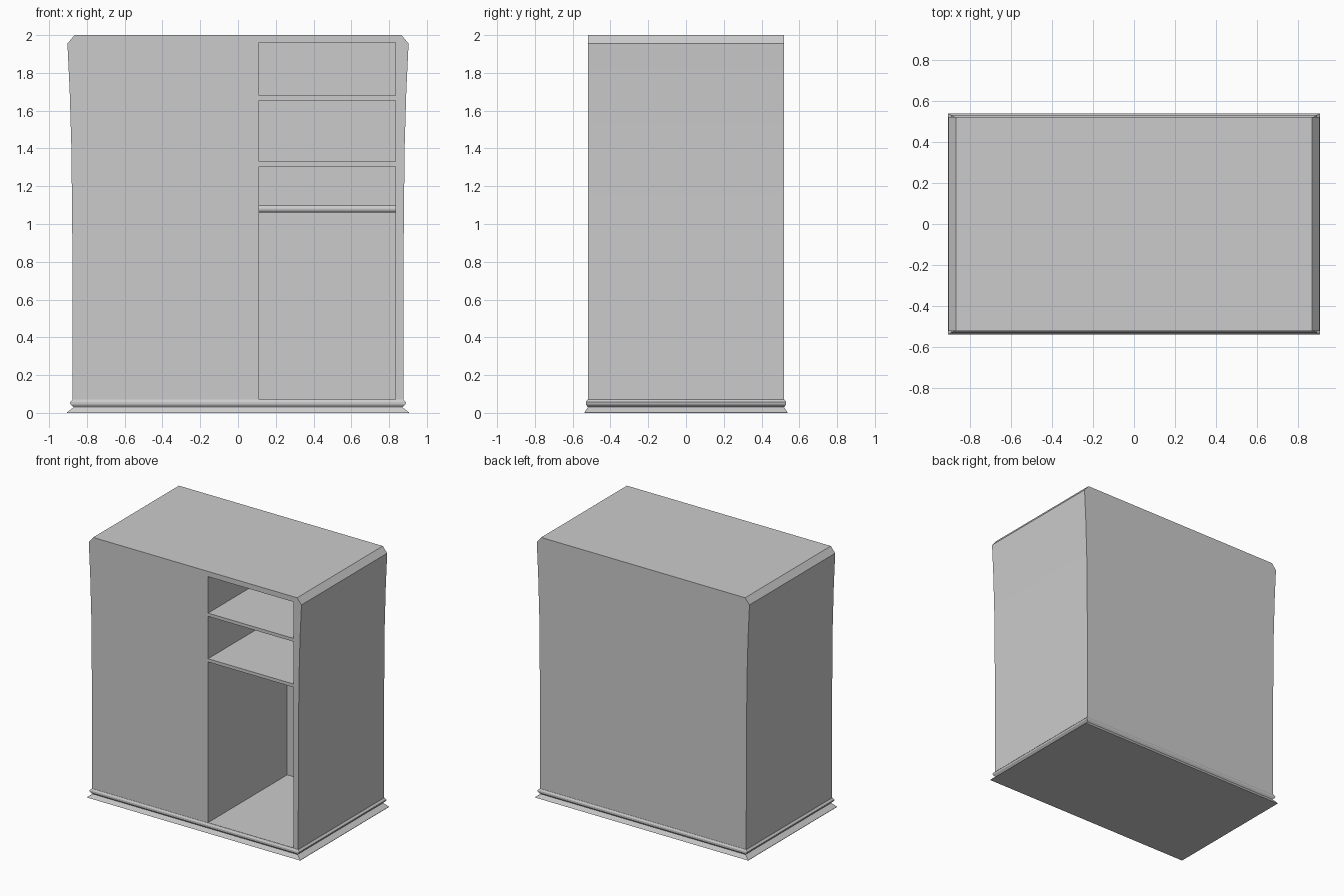
import bpy, bmesh, math

if "Cube" in bpy.data.objects:
    bpy.data.objects.remove(bpy.data.objects["Cube"])


def finish(name, bm):
    bmesh.ops.recalc_face_normals(bm, faces=bm.faces)
    mesh = bpy.data.meshes.new(name)
    bm.to_mesh(mesh)
    bm.free()
    obj = bpy.data.objects.new(name, mesh)
    bpy.context.collection.objects.link(obj)
    return obj


def loft(name, rings):
    """Stack rectangles given as (half width, half depth, height)."""
    bm = bmesh.new()
    loops = [[bm.verts.new((sx * w, sy * d, z))
              for sx, sy in ((-1, -1), (1, -1), (1, 1), (-1, 1))]
             for w, d, z in rings]
    for a, b in zip(loops, loops[1:]):
        for i in range(4):
            j = (i + 1) % 4
            bm.faces.new((a[i], a[j], b[j], b[i]))
    bm.faces.new(loops[0][::-1])
    bm.faces.new(loops[-1])
    return finish(name, bm)


def smooth(obj):
    bpy.ops.object.select_all(action='DESELECT')
    obj.select_set(True)
    bpy.context.view_layer.objects.active = obj
    bpy.ops.object.shade_smooth_by_angle(angle=math.radians(30))


# Flared plinth with a bead moulding above it
base = loft("plinth", [(0.905, 0.538, 0), (0.905, 0.538, 0.003), (0.87, 0.52, 0.03),
                       (0.887, 0.53, 0.045), (0.89, 0.53, 0.057), (0.877, 0.522, 0.07)])
smooth(base)

# Cabinet body, widening towards the top with chamfered top ends
body = loft("cabinet_body", [(0.875, 0.52, 0.057), (0.877, 0.52, 0.9), (0.882, 0.52, 1.4),
                             (0.891, 0.52, 1.7), (0.903, 0.52, 1.955), (0.866, 0.52, 2.0)])

# Open compartments on the right; the material left between them forms the shelves
X0, X1, BACK = 0.11, 0.835, 0.44
for z0, z1 in ((0.072, 1.305), (1.33, 1.655), (1.68, 1.96)):
    bm = bmesh.new()
    bmesh.ops.create_cube(bm, size=1)
    for v in bm.verts:
        v.co = (X1 if v.co.x > 0 else X0,
                BACK if v.co.y > 0 else -0.6,
                z1 if v.co.z > 0 else z0)
    cutter = finish("compartment_cutter", bm)
    cutter.hide_render = True
    mod = body.modifiers.new("compartment", 'BOOLEAN')
    mod.operation = 'DIFFERENCE'
    mod.solver = 'EXACT'
    mod.object = cutter
    bpy.context.view_layer.objects.active = body
    bpy.ops.object.modifier_apply(modifier=mod.name)
    bpy.data.objects.remove(cutter)
smooth(body)

# Hanging rod across the tall compartment
bpy.ops.mesh.primitive_cylinder_add(vertices=16, radius=0.02, depth=X1 - X0 + 0.01,
                                    location=((X0 + X1) / 2, 0, 1.08),
                                    rotation=(0, math.pi / 2, 0))
rod = bpy.context.object
rod.name = "hanging_rod"
smooth(rod)
